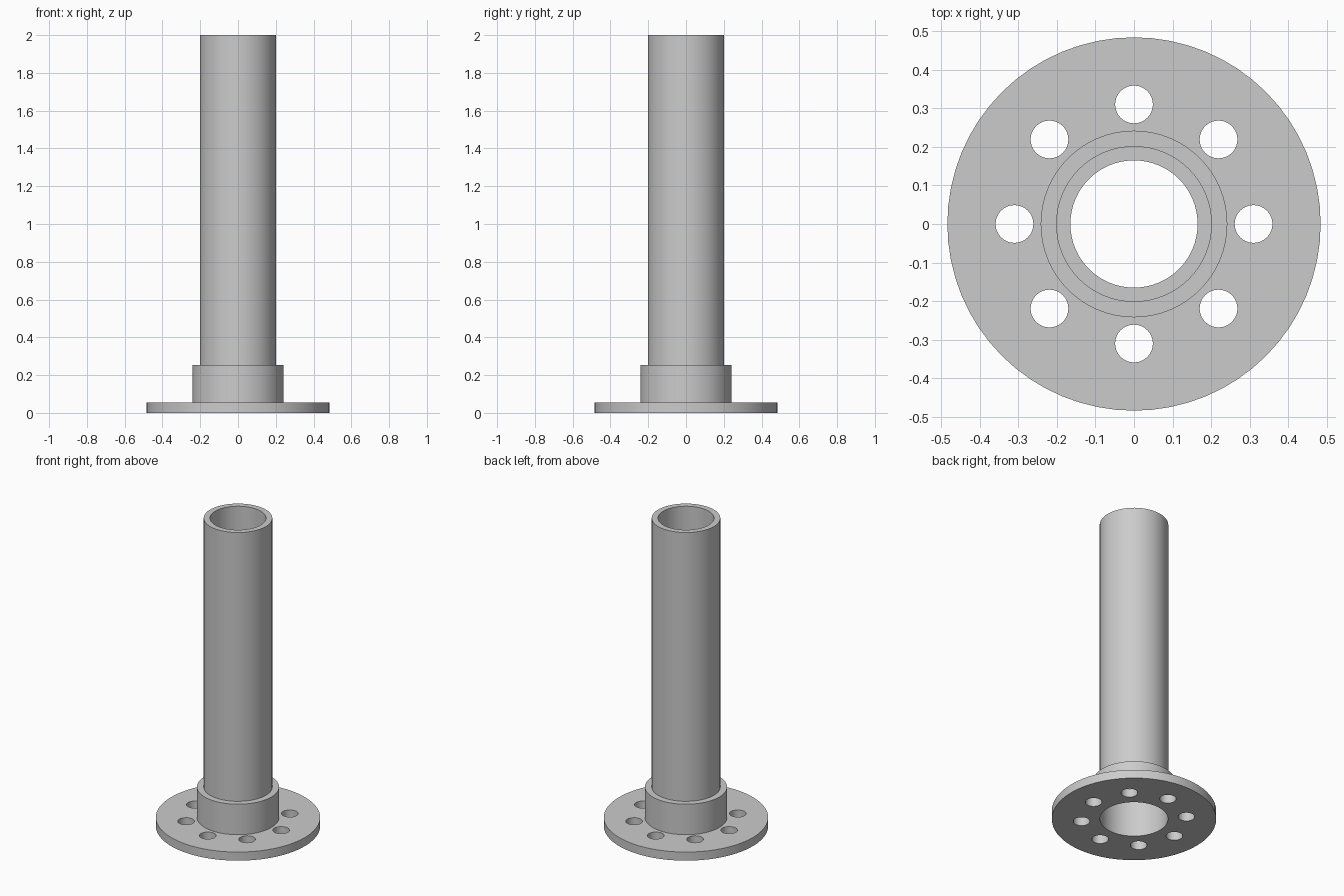
import bpy, bmesh
from math import cos, sin, tau, radians

cube = bpy.data.objects.get("Cube")
if cube:
    bpy.data.objects.remove(cube, do_unlink=True)

grey = bpy.data.materials.new("plain_grey")
grey.use_nodes = True
colour = (0.6, 0.6, 0.6, 1)
grey.diffuse_color = colour
grey.node_tree.nodes["Principled BSDF"].inputs["Base Color"].default_value = colour


def add_circle(curve, radius, cx=0, cy=0, sides=64):
    spline = curve.splines.new("POLY")
    spline.points.add(sides - 1)
    for i, point in enumerate(spline.points):
        a = tau * i / sides
        point.co = (cx + radius * cos(a), cy + radius * sin(a), 0, 1)
    spline.use_cyclic_u = True


def ring_part(name, outer, inner, z0, z1, holes=()):
    """Extrude a disc outline with a bore and optional round holes."""
    curve = bpy.data.curves.new(name + "_profile", "CURVE")
    curve.dimensions = "2D"
    curve.fill_mode = "BOTH"
    curve.extrude = (z1 - z0) / 2
    add_circle(curve, outer)
    add_circle(curve, inner)
    for x, y, r in holes:
        add_circle(curve, r, x, y, 32)
    temp = bpy.data.objects.new(name + "_profile", curve)
    bpy.context.collection.objects.link(temp)
    bpy.context.view_layer.update()
    graph = bpy.context.evaluated_depsgraph_get()
    mesh = bpy.data.meshes.new_from_object(temp.evaluated_get(graph))
    bpy.data.objects.remove(temp, do_unlink=True)
    bpy.data.curves.remove(curve)

    # Weld caps to walls and settle the part at its height
    bm = bmesh.new()
    bm.from_mesh(mesh)
    bmesh.ops.remove_doubles(bm, verts=bm.verts, dist=1e-5)
    bmesh.ops.translate(bm, verts=bm.verts, vec=(0, 0, (z0 + z1) / 2))
    bmesh.ops.recalc_face_normals(bm, faces=bm.faces)
    bm.to_mesh(mesh)
    bm.free()
    mesh.name = name
    mesh.materials.clear()
    mesh.materials.append(grey)
    obj = bpy.data.objects.new(name, mesh)
    bpy.context.collection.objects.link(obj)
    bpy.ops.object.select_all(action="DESELECT")
    obj.select_set(True)
    bpy.context.view_layer.objects.active = obj
    bpy.ops.object.shade_smooth_by_angle(angle=radians(30))
    return obj


# Eight bolt holes evenly spaced around the flange
bolt_holes = [(0.31 * cos(tau * i / 8), 0.31 * sin(tau * i / 8), 0.049)
              for i in range(8)]

ring_part("flange", 0.484, 0.2, 0, 0.056, bolt_holes)
ring_part("collar", 0.242, 0.2, 0.056, 0.254)
ring_part("pipe", 0.202, 0.165, 0.254, 2)
